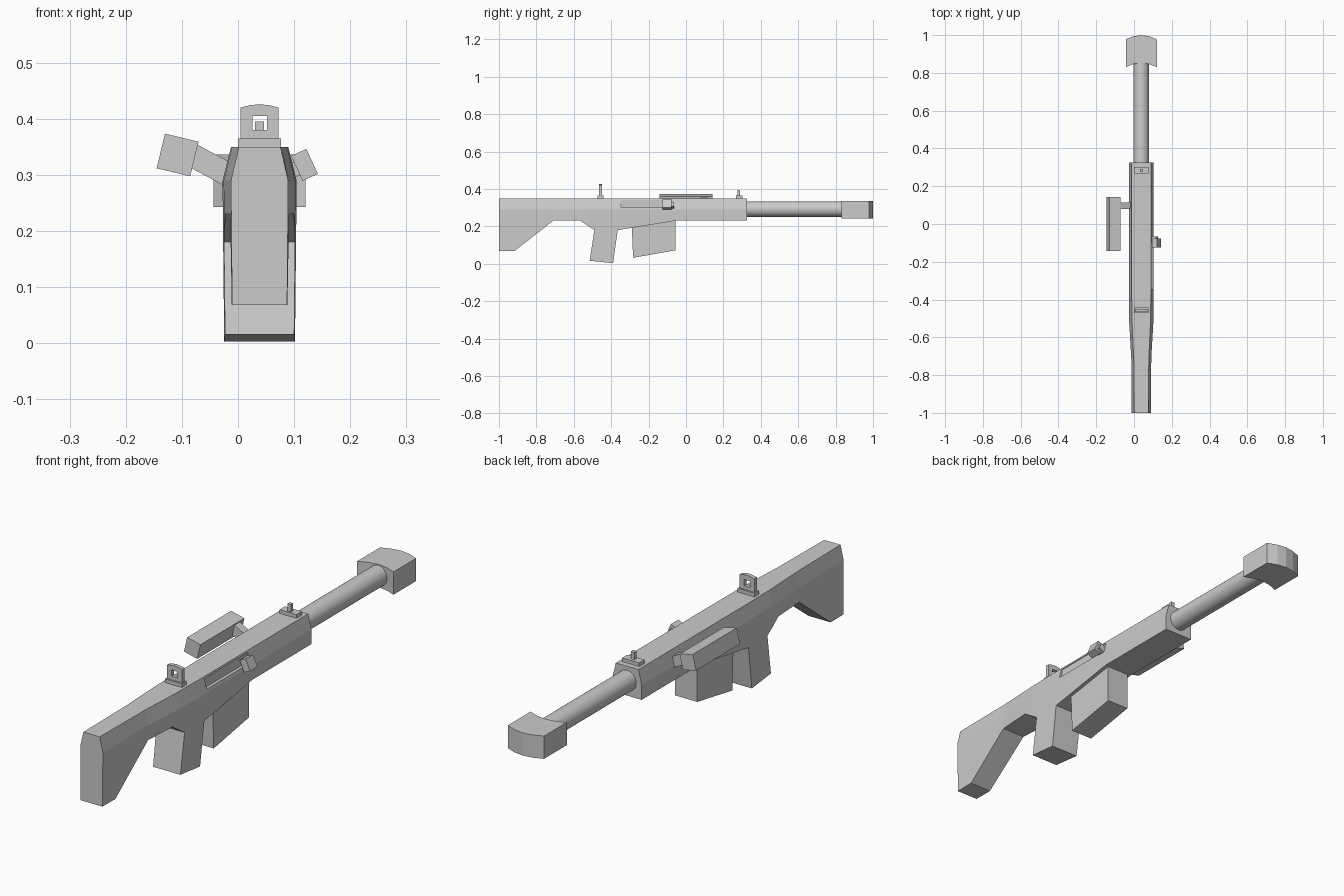
import bpy, bmesh, math
from mathutils import Vector

if "Cube" in bpy.data.objects:
    bpy.data.objects.remove(bpy.data.objects["Cube"])

CX = 0.0385  # lengthwise axis of the rifle


def make_object(name, bm):
    bmesh.ops.recalc_face_normals(bm, faces=bm.faces)
    me = bpy.data.meshes.new(name)
    bm.to_mesh(me)
    bm.free()
    ob = bpy.data.objects.new(name, me)
    bpy.context.collection.objects.link(ob)
    return ob


def loft(name, rings):
    """Closed solid through matching rings of points."""
    bm = bmesh.new()
    vs = [[bm.verts.new(p) for p in r] for r in rings]
    n = len(vs[0])
    for a, b in zip(vs, vs[1:]):
        for i in range(n):
            j = (i + 1) % n
            bm.faces.new((a[i], a[j], b[j], b[i]))
    bm.faces.new(vs[0][::-1])
    bm.faces.new(vs[-1])
    return make_object(name, bm)


def side_prism(name, pts, hw):
    """(y, z) profile widened across x about the axis."""
    return loft(name, [[(CX + s * hw, y, z) for y, z in pts] for s in (-1, 1)])


def front_prism(name, pts, y0, y1):
    """(x, z) profile stretched along y."""
    return loft(name, [[(x, y, z) for x, z in pts] for y in (y0, y1)])


def box(name, x0, x1, y0, y1, z0, z1):
    return front_prism(name, [(x0, z0), (x1, z0), (x1, z1), (x0, z1)], y0, y1)


def tilted_box(name, x, z, w, h, deg, y0, y1):
    c, s = math.cos(math.radians(deg)), math.sin(math.radians(deg))
    pts = [(x + a * w / 2 * c - b * h / 2 * s, z + a * w / 2 * s + b * h / 2 * c)
           for a, b in ((-1, -1), (1, -1), (1, 1), (-1, 1))]
    return front_prism(name, pts, y0, y1)


def boolean(ob, cutter, op):
    cutter.hide_render = True
    m = ob.modifiers.new(op.lower(), 'BOOLEAN')
    m.object, m.operation, m.solver = cutter, op, 'EXACT'
    bpy.context.view_layer.objects.active = ob
    bpy.ops.object.modifier_apply(modifier=m.name)
    bpy.data.objects.remove(cutter)


# Stock, grip and receiver: tapered hull trimmed to the side profile
stations = [(-1.0, .051, .037), (-.71, .053, .040), (-.52, .064, .049),
            (-.36, .066, .051), (.325, .066, .051)]
hull = []
for y, hw, top in stations:
    half = [(hw - .003, -.05), (hw, .29), (top, .35)]
    hull.append([(CX + x, y, z) for x, z in half] +
                [(CX - x, y, z) for x, z in reversed(half)])
body = loft("body", hull)
profile = [(-1.1, .45), (.4, .45), (.4, .23), (-.055, .23), (-.365, .18),
           (-.39, .003), (-.515, .016), (-.49, .18), (-.565, .23),
           (-.71, .23), (-.917, .068), (-1.1, .068)]
boolean(body, side_prism("body_profile", profile, .2), 'INTERSECT')

# Ejection port
boolean(body, box("port_cutter", CX + .05, CX + .1, -.347, -.067, .302, .342), 'DIFFERENCE')

# Magazine
side_prism("magazine", [(-.29, .21), (-.283, .032), (-.056, .072), (-.056, .24)], .05)

# Barrel
bpy.ops.mesh.primitive_cylinder_add(vertices=32, radius=.0415, depth=.56,
                                    location=(CX, .59, .292),
                                    rotation=(math.pi / 2, 0, 0))
barrel = bpy.context.object
barrel.name = "barrel"
bpy.ops.object.shade_smooth_by_angle(angle=math.radians(40))

# Muzzle brake, bowed front and back
bow = [(-.082, 0), (-.041, .016), (0, .022), (.041, .016), (.082, 0)]
outline = [(CX + x, .978 + d) for x, d in bow]
outline += [(CX + x, .831 + d) for x, d in reversed(bow)]
loft("muzzle_brake", [[(x, y, z) for x, y in outline] for z in (.243, .336)])

# Rear sight with a square aperture and arched top
box("rear_sight_base", 0, .077, -.472, -.442, .345, .365)
arch = [(-.034, .36), (.034, .36), (.034, .42), (.018, .424), (0, .426),
        (-.018, .424), (-.034, .42)]
rear = front_prism("rear_sight", [(CX + x, z) for x, z in arch], -.465, -.449)
boolean(rear, box("aperture_cutter", CX - .013, CX + .013, -.5, -.4, .38, .405), 'DIFFERENCE')

# Front sight
box("front_sight_base", 0, .077, .268, .302, .345, .365)
box("front_sight_post", CX - .008, CX + .008, .275, .29, .36, .395)

# Side-mounted scope and its arm
tilted_box("scope", -.1077, .3355, .0615, .0635, -13.5, -.142, .142)
tilted_box("scope_arm", -.046, .316, .085, .042, -28, .08, .115)

# Bolt handle and knob
tilted_box("bolt_arm", .1, .309, .05, .026, 24.7, -.1, -.065)
tilted_box("bolt_knob", .1185, .3178, .03, .049, 24.7, -.125, -.077)
